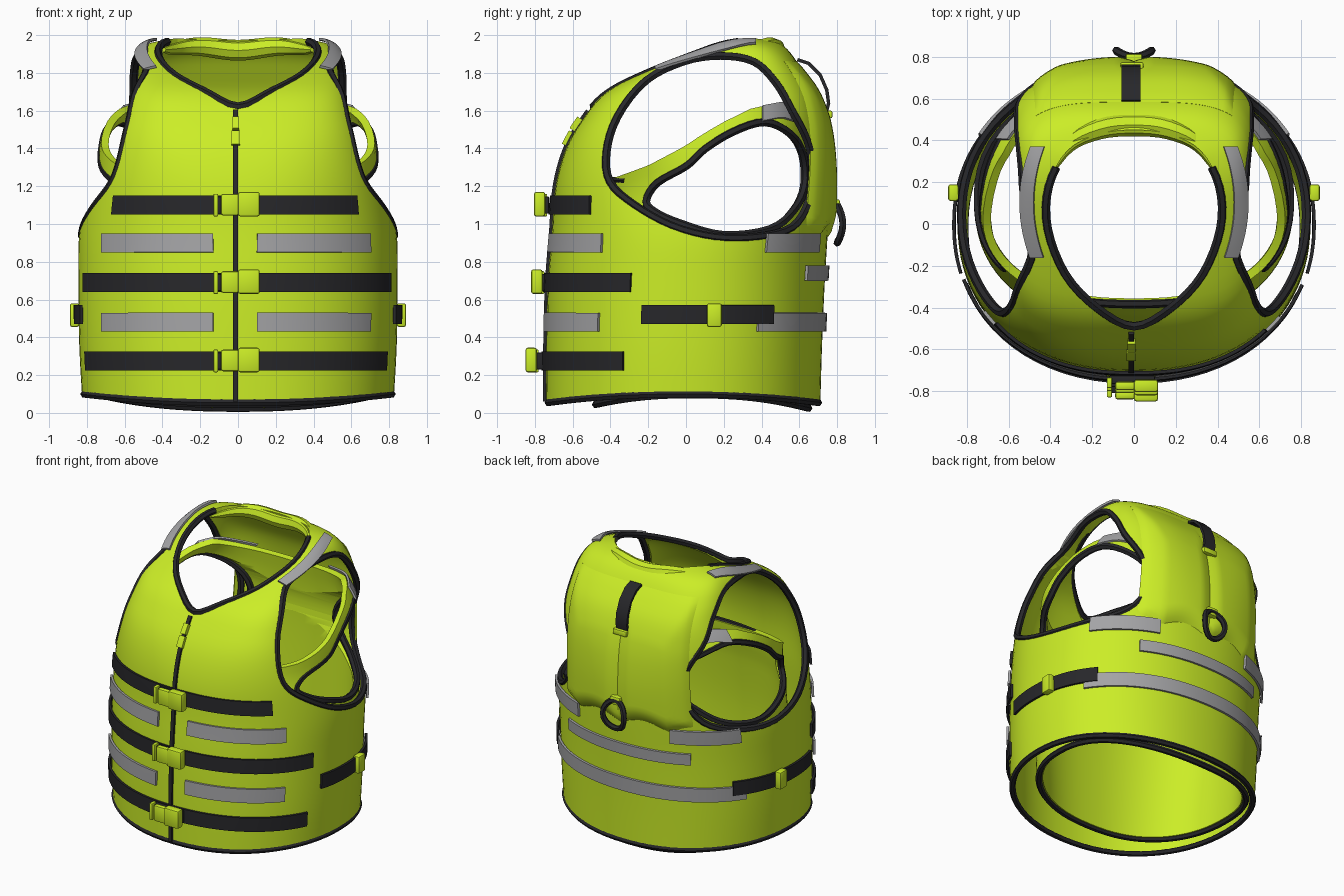
import bpy, bmesh, math
from mathutils import Vector

if "Cube" in bpy.data.objects:
    bpy.data.objects.remove(bpy.data.objects["Cube"])

def material(name, col):
    m = bpy.data.materials.new(name)
    m.diffuse_color = (*col, 1)
    m.use_nodes = True
    m.node_tree.nodes["Principled BSDF"].inputs["Base Color"].default_value = m.diffuse_color
    return m
LIME = material("lime", (0.6, 0.85, 0.02))
BLACK = material("black", (0.02, 0.02, 0.023))
GREY = material("reflective_grey", (0.37, 0.37, 0.38))

# horizontal sections: z, half width, front y, back y, squareness
OUTER = [(0, .82, -.74, .71, 2.15), (.35, .84, -.74, .72, 2.15), (.7, .845, -.73, .735, 2.15),
         (.95, .84, -.71, .75, 2.2), (1.2, .795, -.69, .76, 2.4), (1.4, .73, -.635, .75, 2.8),
         (1.55, .67, -.55, .725, 3.3), (1.7, .61, -.42, .68, 3.8), (1.82, .575, -.2, .61, 3.8),
         (1.91, .53, 0, .55, 3.2), (1.96, .46, .12, .49, 2.5), (1.985, .32, .22, .41, 2)]
INNER = [(0, .72, -.49, .66, 2.3), (.6, .76, -.48, .67, 2.3), (1, .76, -.44, .68, 2.3),
         (1.2, .745, -.40, .68, 2.4), (1.4, .735, -.39, .67, 2.6), (1.55, .69, -.39, .65, 2.7),
         (1.7, .58, -.38, .62, 2.7)]

def section(S, z):
    z = max(S[0][0], min(S[-1][0], z))
    i = max(k for k in range(len(S) - 1) if S[k][0] <= z)
    p, q = S[i], S[i + 1]
    o, r = S[max(i - 1, 0)], S[min(i + 2, len(S) - 1)]
    h = q[0] - p[0]
    t = (z - p[0]) / h
    out = []
    for k in range(1, 5):
        m0 = (q[k] - o[k]) / (q[0] - o[0]) * h
        m1 = (r[k] - p[k]) / (r[0] - p[0]) * h
        out.append((2*t**3 - 3*t*t + 1)*p[k] + (t**3 - 2*t*t + t)*m0
                   + (3*t*t - 2*t**3)*q[k] + (t**3 - t*t)*m1)
    a, yf, yb, n = out
    return a, (yf + yb) / 2, (yb - yf) / 2, n

def ring(S, th, z, off=0):
    a, yc, hy, n = section(S, z)
    c, s = math.cos(th), math.sin(th)
    u = math.copysign(abs(c) ** (2 / n), c)
    v = math.copysign(abs(s) ** (2 / n), s)
    nrm = Vector((math.copysign(abs(u) ** (n - 1), u) / a, math.copysign(abs(v) ** (n - 1), v) / hy, 0)).normalized()
    return Vector((a * u, yc + hy * v, z)) + nrm * off

def th_x(S, x, z, side):          # angle of a point by its x, side -1 front, 1 back
    a, yc, hy, n = section(S, z)
    c = min(1, abs(x / a)) ** (n / 2)
    return side * math.acos(math.copysign(c, x))

def th_y(S, y, z):                # angle of a point on the right side by its y
    a, yc, hy, n = section(S, z)
    t = max(-1, min(1, (y - yc) / hy))
    return math.asin(math.copysign(abs(t) ** (n / 2), t))

def top_z(x, y):                  # height of the dome over x, y
    lo, hi = 1.0, 1.985
    for _ in range(30):
        z = (lo + hi) / 2
        a, yc, hy, n = section(OUTER, z)
        if abs(x / a) ** n + abs((y - yc) / hy) ** n <= 1: lo = z
        else: hi = z
    return lo

def smooth_loop(P, k=4):
    out, N = [], len(P)
    for i in range(N):
        a, b, c, d = (Vector(P[(i + j) % N]) for j in (-1, 0, 1, 2))
        for s in range(k):
            t = s / k
            out.append(.5 * (2*b + (c - a)*t + (2*a - 5*b + 4*c - d)*t*t + (3*b - a - 3*c + d)*t**3))
    return out

def finish(o):
    bpy.ops.object.select_all(action='DESELECT')
    o.select_set(True)
    bpy.context.view_layer.objects.active = o
    bpy.ops.object.shade_smooth_by_angle(angle=math.radians(35))

def obj(name, verts, faces, mat):
    me = bpy.data.meshes.new(name)
    bm = bmesh.new()
    vs = [bm.verts.new(v) for v in verts]
    for f in faces:
        bm.faces.new([vs[i] for i in f])
    bmesh.ops.recalc_face_normals(bm, faces=bm.faces)
    bm.to_mesh(me)
    bm.free()
    o = bpy.data.objects.new(name, me)
    bpy.context.collection.objects.link(o)
    me.materials.append(mat)
    return o

def apply(o, kind, **kw):
    m = o.modifiers.new(kind, kind)
    for k, v in kw.items(): setattr(m, k, v)
    bpy.context.view_layer.objects.active = o
    bpy.ops.object.modifier_apply(modifier=m.name)

def grid(name, fn, nu, nv, mat, thick, closed=False):
    w = nu if closed else nu + 1
    verts = [fn(i / nu, j / nv) for j in range(nv + 1) for i in range(w)]
    faces = [(j*w + i, j*w + (i+1) % w, (j+1)*w + (i+1) % w, (j+1)*w + i) for j in range(nv) for i in range(nu)]
    o = obj(name, verts, faces, mat)
    apply(o, 'SOLIDIFY', thickness=thick, offset=-1 if closed else 0)
    finish(o)
    return o

def tube(name, pts, r, mat, cyclic=True, taper=False):
    cu = bpy.data.curves.new(name, 'CURVE')
    cu.dimensions = '3D'
    cu.bevel_depth, cu.bevel_resolution, cu.use_fill_caps = r, 2 if taper else 1, True
    sp = cu.splines.new('POLY')
    sp.points.add(len(pts) - 1)
    for i, (p, q) in enumerate(zip(sp.points, pts)):
        p.co = (*q, 1)
        if taper: p.radius = .25 + .75 * math.sin(math.pi * i / (len(pts) - 1)) ** .6
    sp.use_cyclic_u = cyclic
    o = bpy.data.objects.new(name, cu)
    bpy.context.collection.objects.link(o)
    cu.materials.append(mat)
    bpy.ops.object.select_all(action='DESELECT')
    o.select_set(True)
    bpy.context.view_layer.objects.active = o
    bpy.ops.object.convert(target='MESH')
    finish(bpy.context.object)

def cut(o, loop, lift):           # lift(p, 0 or 1) gives both ends of the prism
    N = len(loop)
    faces = [tuple(range(N)), tuple(range(N, 2*N))] + [(i, (i+1) % N, N + (i+1) % N, N + i) for i in range(N)]
    c = obj("cutter", [lift(p, k) for k in (0, 1) for p in loop], faces, LIME)
    c.hide_render = True
    apply(o, 'BOOLEAN', operation='DIFFERENCE', object=c, solver='EXACT')
    bpy.data.objects.remove(c)
    finish(o)

def box(name, x, y, z, mat, bevel=.012):
    v = [(a, b, c) for a in x for b in y for c in z]
    o = obj(name, v, [(0,1,3,2), (4,6,7,5), (0,4,5,1), (2,3,7,6), (0,2,6,4), (1,5,7,3)], mat)
    apply(o, 'BEVEL', width=bevel, segments=2)
    finish(o)

TAU = 2 * math.pi
# outer shell with armholes and neck
hem_o = lambda th: .055 + .045 * math.cos(th) ** 2
def outer_pt(u, v):
    h = hem_o(u * TAU)
    return ring(OUTER, u * TAU, h + (1.985 - h) * (1 - (1 - v) ** 1.6))
vest = grid("outer_vest", outer_pt, 96, 44, LIME, .03, True)
ARM = smooth_loop([(-.41, 1.22), (-.43, 1.38), (-.37, 1.57), (-.22, 1.76), (-.02, 1.86), (.18, 1.89), (.36, 1.86),
                   (.48, 1.75), (.57, 1.6), (.65, 1.45), (.68, 1.3), (.66, 1.12), (.57, .98), (.38, .93),
                   (.15, .93), (-.08, .99), (-.28, 1.1)])
half = [(0, -.49), (.18, -.4), (.33, -.24), (.415, -.02), (.41, .18), (.32, .35), (.17, .43)]
NECK = smooth_loop(half + [(0, .45)] + [(-x, y) for x, y in half[:0:-1]])
across = lambda p, k: (3 * k - 1.5, p[0], p[1])
cut(vest, ARM, across)
cut(vest, NECK, lambda p, k: (p[0], p[1], 1.3 + k))

# inner lining with low padded arm straps
RIM = [(-.5, 1.2), (-.2, 1.31), (0, 1.41), (.2, 1.54), (.35, 1.61), (.5, 1.64), (.62, 1.6), (.8, 1.55)]
def rim_z(y):
    for (a, b), (c, d) in zip(RIM, RIM[1:]):
        if y <= c: return b + (d - b) * (y - a) / (c - a)
    return RIM[-1][1]
hem_i = lambda th: .035 + .06 * math.cos(th) ** 2 - .01 * math.sin(th)
def inner_pt(u, v):
    th = u * TAU
    h, t = hem_i(th), rim_z(ring(INNER, th, 1.3).y)
    return ring(INNER, th, h + (t - h) * v)
lining = grid("inner_lining", inner_pt, 80, 24, LIME, .04, True)
HOLE = smooth_loop([(-.22, 1.12), (-.16, 1.22), (0, 1.31), (.1, 1.4), (.25, 1.49), (.42, 1.54), (.56, 1.48),
                    (.63, 1.37), (.64, 1.2), (.58, 1.07), (.45, .97), (.2, .94), (-.03, 1.0), (-.17, 1.06)])
cut(lining, HOLE, across)

# black edge trims
for s, side in ((1, "right"), (-1, "left")):
    for S, loop, nm in ((OUTER, ARM, "armhole"), (INNER, HOLE, "strap_hole")):
        pts = [ring(S, th_y(S, p[0], p[1]), p[1], -.014) for p in loop]
        tube(f"{nm}_trim_{side}", [(s * p.x, p.y, p.z) for p in pts], .023, BLACK)
front_neck = sorted((p for p in NECK if p[1] < .3), key=lambda p: math.atan2(p[0], .05 - p[1]))
tube("neck_trim", [(p[0], p[1], top_z(*p) - .01) for p in front_neck], .022, BLACK, False)
for S, h, nm in ((OUTER, hem_o, "outer"), (INNER, hem_i, "inner")):
    tube(nm + "_hem_trim", [ring(S, i / 72 * TAU, h(i / 72 * TAU), -.012) for i in range(72)], .021, BLACK)
tube("inner_neck_trim", [ring(INNER, -math.pi * (.32 + .36 * i / 24), rim_z(-.42), -.015) for i in range(25)],
     .022, BLACK, False)

# collar roll at the nape
nape = sorted((p for p in NECK if p[1] > .22), key=lambda p: p[0])
tube("collar_roll", [(p[0], p[1] + .025, 1.93 - .01 * math.cos(14 * p[0])) for p in nape], .055, LIME, False, True)

# padded back panel in two lobes with a scalloped lower edge
def pad_pt(u, v):
    x = -.5 + u
    z0 = .93 + .05 * abs(math.sin(x * 9))
    z = z0 + (1.86 - z0) * v
    edge = min(1, 7 * min(u, 1 - u), 10 * v, 3 * (1 - v), .3 + 9 * abs(x))
    return ring(OUTER, th_x(OUTER, x * (1 - .06 * v), z, 1), z, -.006 + .042 * edge ** .6)
grid("back_pad", pad_pt, 40, 30, LIME, .012)

# webbing and reflective bands lying on the shell
def band(name, a, b, z, h, mat, off=.012, S=OUTER):
    return grid(name, lambda u, v: ring(S, a + (b - a) * u, z - h / 2 + h * v, off), 28, 2, mat, .016)
def band_x(name, x0, x1, z, h, mat, side=-1, off=.012):
    band(name, th_x(OUTER, x0, z, side), th_x(OUTER, x1, z, side), z, h, mat, off)
for i, (x0, x1, z, y) in enumerate([(-.65, .62, 1.1, -.775), (-.8, .79, .69, -.79), (-.79, .77, .275, -.82)]):
    band_x(f"front_strap_{i}", x0, x1, z, .1, BLACK, off=.016)
    # front buckle
    box(f"buckle_socket_{i}", (.0, .115), (y - .03, y + .03), (z - .06, z + .07), LIME)
    box(f"buckle_plug_{i}", (-.09, .005), (y - .02, y + .02), (z - .055, z + .06), LIME)
    box(f"buckle_slider_{i}", (-.13, -.105), (y - .01, y + .04), (z - .06, z + .06), LIME, .006)
    box(f"buckle_web_{i}", (-.12, .1), (y + .01, max(y + .05, -.74)), (z - .045, z + .045), BLACK, .006)
for z in (.9, .48):
    band_x("front_reflector_left", -.71, -.13, z, .1, GREY)
    band_x("front_reflector_right", .1, .69, z, .1, GREY)
band_x("back_reflector_low", -.74, .74, .48, .1, GREY, 1)
band_x("back_reflector_mid", -.48, .48, .74, .08, GREY, 1)
for s, side in ((1, "right"), (-1, "left")):
    flip = lambda t: t if s > 0 else math.pi - t
    band("back_reflector_" + side, flip(th_y(OUTER, .42, .9)), flip(th_x(OUTER, .36, .9, 1)), .9, .1, GREY)
    band("side_strap_" + side, flip(th_y(OUTER, -.23, .52)), flip(th_y(OUTER, .45, .52)), .52, .1, BLACK, .018)
    box("side_buckle_" + side, sorted((s * .84, s * .89)), (.11, .19), (.455, .58), LIME)
    def shoulder(u, v):
        y = -.16 + .53 * u
        x = .47 + .065 * v - .7 * (y - .1) ** 2
        return (s * (x + .01), y, top_z(x, y) + .012)
    grid("shoulder_reflector_" + side, shoulder, 14, 4, GREY, .014)
    def low(u, v):
        y = .4 + .22 * u
        z = rim_z(y) - .075 + .08 * v
        p = ring(INNER, th_y(INNER, y, z), z, .012)
        return (s * p.x, p.y, p.z)
    grid("strap_reflector_" + side, low, 8, 3, GREY, .014)

# zip with pull
def front_strip(name, x0, x1, z0, z1, off, mat, thick):
    def pt(u, v):
        z = z0 + (z1 - z0) * v
        return (x0 + (x1 - x0) * u, ring(OUTER, -math.pi / 2, z, off).y, z)
    grid(name, pt, 1, 40, mat, thick)
front_strip("zip", -.027, -.001, .06, 1.6, .006, BLACK, .02)
front_strip("zip_pull", -.035, .01, 1.42, 1.49, .02, LIME, .022)
front_strip("zip_slider", -.03, .006, 1.5, 1.56, .02, LIME, .03)

# grab handle, slider and ring on the back
HANDLE = [(.59, 1.87), (.65, 1.85), (.71, 1.79), (.745, 1.71), (.755, 1.64), (.74, 1.58)]
grid("grab_handle", lambda u, v: (-.06 + .09 * u, *HANDLE[round(v * 5)]), 1, 5, BLACK, .018)
box("handle_slider", (-.065, .045), (.735, .775), (1.56, 1.6), LIME, .008)
box("ring_tab", (-.04, .04), (.76, .815), (1.07, 1.13), LIME, .01)
tube("back_ring", [(.085 * math.cos(a), .815 + .015 * math.cos(2 * a), 1.0 + .1 * math.sin(a))
                   for a in [i / 24 * TAU for i in range(24)]], .02, BLACK)
